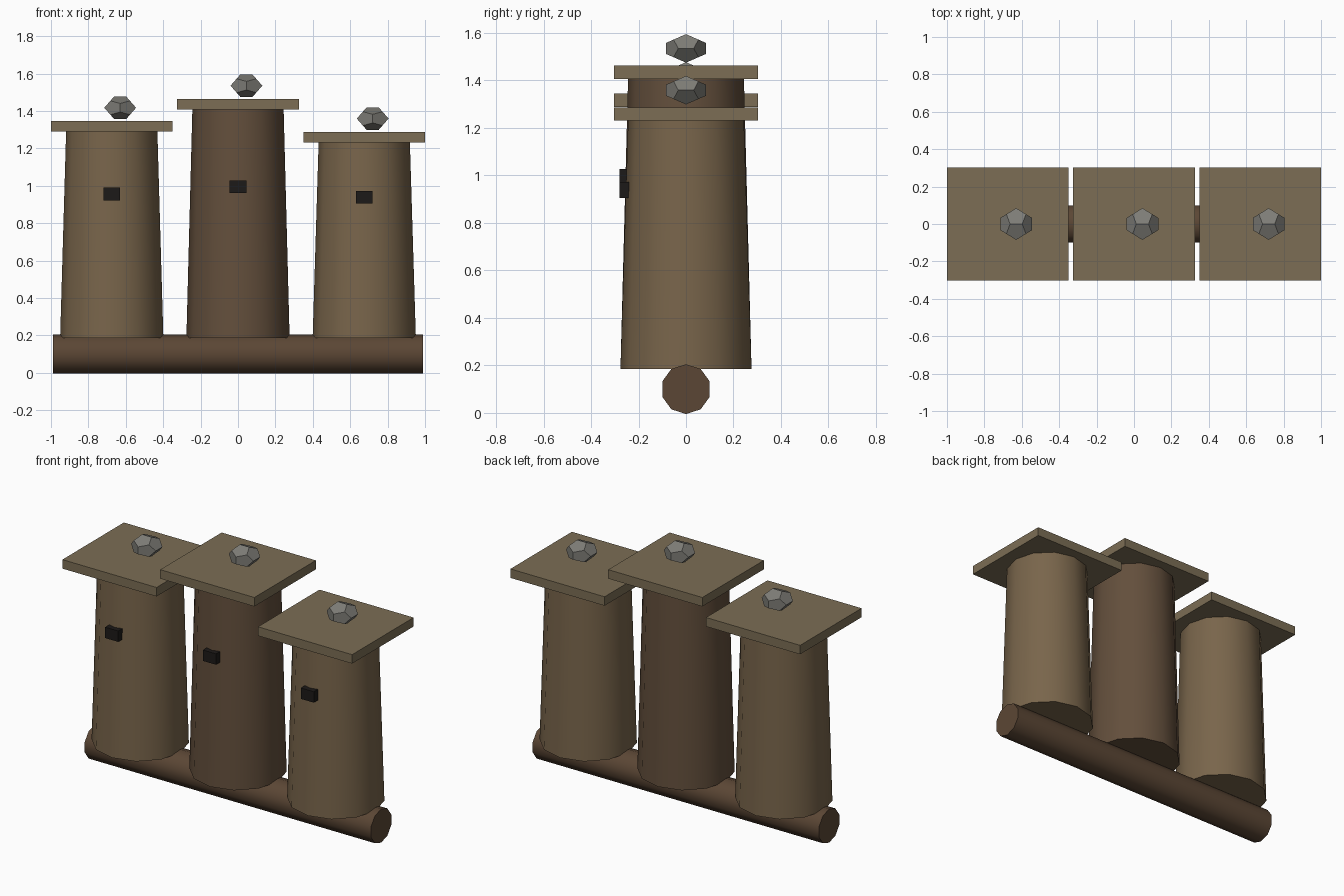
import bpy, bmesh, math
from mathutils import Matrix

if "Cube" in bpy.data.objects:
    bpy.data.objects.remove(bpy.data.objects["Cube"])


def material(name, rgb):
    m = bpy.data.materials.new(name)
    m.diffuse_color = (*rgb, 1)
    m.use_nodes = True
    m.node_tree.nodes["Principled BSDF"].inputs["Base Color"].default_value = m.diffuse_color
    return m


PALE = material("pale_bark", (0.19, 0.13, 0.07))
DARK = material("dark_bark", (0.125, 0.078, 0.045))
LOG = material("log_wood", (0.105, 0.062, 0.035))
BOARD = material("board_wood", (0.20, 0.155, 0.09))
STONE = material("grey_stone", (0.21, 0.205, 0.185))
HOLE = material("entrance_black", (0.012, 0.010, 0.009))


def finish(bm, name, mat, smooth=False):
    bmesh.ops.recalc_face_normals(bm, faces=bm.faces)
    for f in bm.faces:
        f.smooth = smooth and len(f.verts) == 4
    mesh = bpy.data.meshes.new(name)
    bm.to_mesh(mesh)
    bm.free()
    mesh.materials.append(mat)
    ob = bpy.data.objects.new(name, mesh)
    bpy.context.collection.objects.link(ob)
    if smooth:
        bpy.ops.object.select_all(action='DESELECT')
        ob.select_set(True)
        bpy.context.view_layer.objects.active = ob
        bpy.ops.object.shade_smooth_by_angle(angle=math.radians(50))
    return ob


def cone(name, mat, sides, r1, r2, length, matrix):
    bm = bmesh.new()
    bmesh.ops.create_cone(bm, cap_ends=True, segments=sides, radius1=r1,
                          radius2=r2, depth=length, matrix=matrix)
    return finish(bm, name, mat, smooth=True)


def box(name, mat, size, center):
    bm = bmesh.new()
    bmesh.ops.create_cube(bm, size=1, matrix=Matrix.Translation(center) @ Matrix.Diagonal((*size, 1)))
    return finish(bm, name, mat)


def stone(name, center, half_width, half_height):
    # Flattened dodecahedron: hull of its corners, coplanar triangles merged
    phi = (1 + math.sqrt(5)) / 2
    a, b = half_width, half_width / phi
    c = b / phi
    s = (-1, 1)
    pts = [(x * b, y * b, z * b) for x in s for y in s for z in s]
    for i in s:
        for j in s:
            pts += [(i * c, 0, j * a), (i * a, j * c, 0), (0, i * a, j * c)]
    bm = bmesh.new()
    for p in pts:
        bm.verts.new(p)
    bmesh.ops.convex_hull(bm, input=bm.verts)
    bmesh.ops.dissolve_limit(bm, angle_limit=0.02, verts=bm.verts, edges=bm.edges)
    bm.transform(Matrix.Translation(center) @ Matrix.Diagonal((1, 1, half_height / half_width, 1)))
    return finish(bm, name, STONE)


# Supporting log lying along x
cone("support_log", LOG, 10, 0.105, 0.105, 1.976,
     Matrix.Translation((0, 0, 0.1)) @ Matrix.Rotation(math.pi / 2, 4, 'Y')
     @ Matrix.Rotation(math.pi / 2, 4, 'Z'))

# Three hives: side, x, body top, entrance height, bark
BASE = 0.185
for side, x, top, door, bark in (("left", -0.675, 1.289, 0.956, PALE),
                                 ("middle", 0, 1.407, 0.994, DARK),
                                 ("right", 0.675, 1.231, 0.938, PALE)):
    # Tapered trunk body
    cone(f"{side}_hive_body", bark, 12, 0.276, 0.244, top - BASE,
         Matrix.Translation((x, 0, (BASE + top) / 2)))
    # Board roof
    box(f"{side}_roof_board", BOARD, (0.65, 0.606, 0.056), (x, 0, top + 0.028))
    # Weight stone
    stone(f"{side}_weight_stone", (x + 0.045, 0, top + 0.128), 0.085, 0.06)
    # Entrance
    box(f"{side}_entrance", HOLE, (0.09, 0.04, 0.068), (x, -0.261, door))
